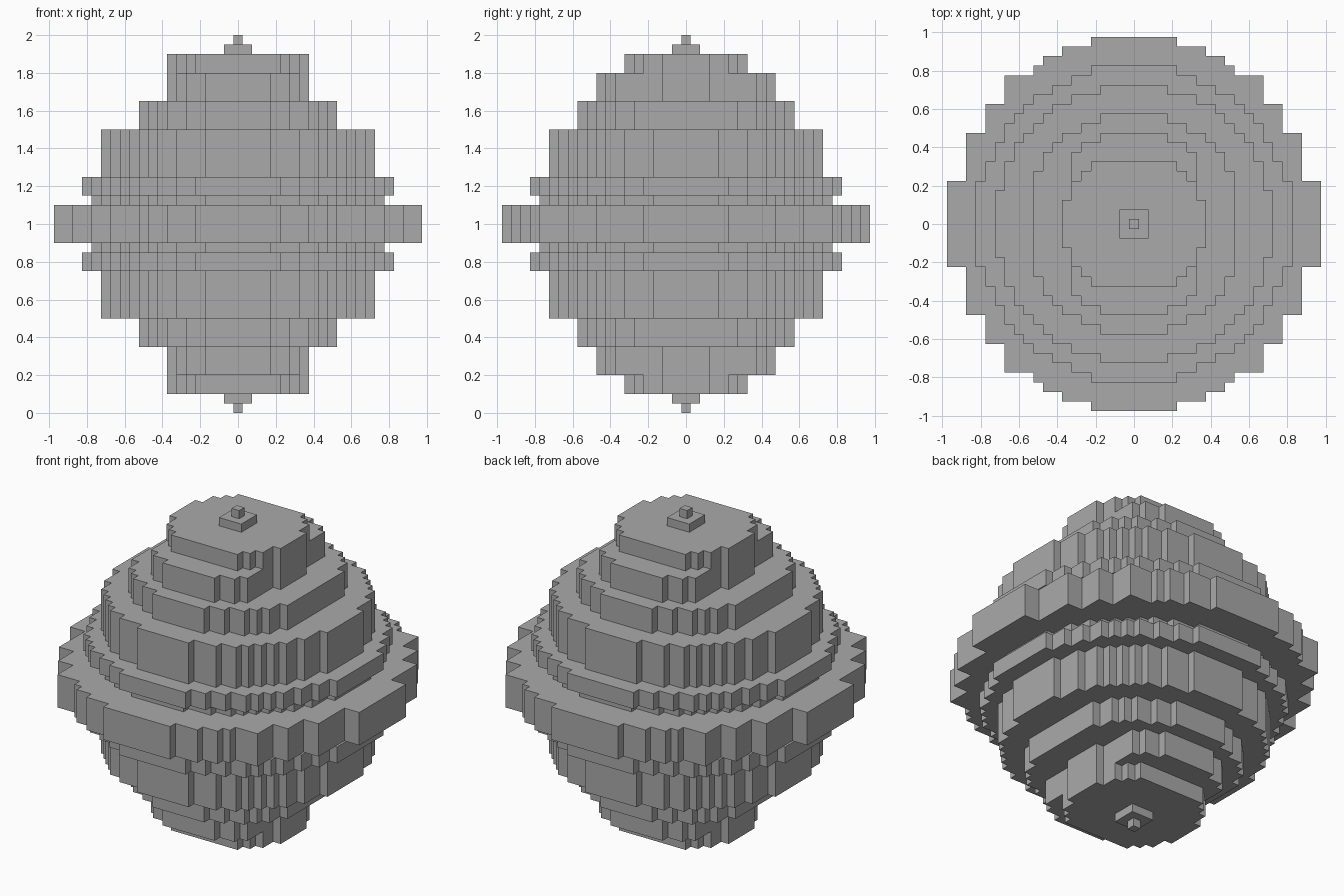
import bpy
import bmesh
from math import isqrt

CELL = 0.05  # edge length of one block

cube = bpy.data.objects.get("Cube")
if cube:
    bpy.data.objects.remove(cube, do_unlink=True)

grey = bpy.data.materials.new("stone grey")
grey.use_nodes = True
colour = (0.40, 0.40, 0.40, 1)
grey.diffuse_color = colour
grey.node_tree.nodes["Principled BSDF"].inputs["Base Color"].default_value = colour


def disc(radius, columns=None):
    """Half depth, in blocks, of each column of a round block disc."""
    last = int(radius) if columns is None else columns
    return [isqrt(int(radius * radius) - i * i) for i in range(last + 1)]


def outline(depths):
    """Stepped closed outline, mirrored from one quarter."""
    quarter = []
    for i, d in enumerate(depths):
        if i + 1 == len(depths) or depths[i + 1] != d:
            x, y = (i + 0.5) * CELL, (d + 0.5) * CELL
            if quarter:
                quarter.append((quarter[-1][0], y))
            quarter.append((x, y))
    right = quarter + [(x, -y) for x, y in reversed(quarter)]
    return right + [(-x, y) for x, y in reversed(right)]


def slab(name, depths, low, high):
    bm = bmesh.new()
    base = bm.faces.new([bm.verts.new((x, y, low)) for x, y in outline(depths)])
    top = bmesh.ops.extrude_face_region(bm, geom=[base])["geom"]
    bmesh.ops.translate(bm, vec=(0, 0, high - low),
                        verts=[v for v in top if isinstance(v, bmesh.types.BMVert)])
    bmesh.ops.recalc_face_normals(bm, faces=bm.faces)
    mesh = bpy.data.meshes.new(name)
    bm.to_mesh(mesh)
    bm.free()
    mesh.materials.append(grey)
    bpy.context.collection.objects.link(bpy.data.objects.new(name, mesh))


# Wide middle ring, with broader steps towards its sides
ring_steps = [(4, 19), (7, 18), (9, 17), (10, 16), (13, 15), (15, 12), (17, 9), (19, 4)]
ring = [next(d for end, d in ring_steps if i <= end) for i in range(20)]
slab("middle_ring", ring, 0.9, 1.1)

# Cap is cut flat at front and back; shoulder is cut flat at the sides
cap = [min(d, 6) for d in disc(7.5)]
shoulder = disc(9.5, 6) + cap[7:]

# Tiers above the ring, repeated upside down below it
tiers = [
    ("neck", disc(15.5), 1.1, 1.15),
    ("rim", disc(16.5), 1.15, 1.25),
    ("drum", disc(14.5), 1.25, 1.5),
    ("step", disc(11.5, 10), 1.5, 1.65),
    ("shoulder", shoulder, 1.65, 1.8),
    ("cap", cap, 1.8, 1.9),
    ("tip_base", [1, 1], 1.9, 1.95),
    ("tip", [0], 1.95, 2.0),
]
for name, depths, low, high in tiers:
    slab("upper_" + name, depths, low, high)
    slab("lower_" + name, depths, 2 - high, 2 - low)
